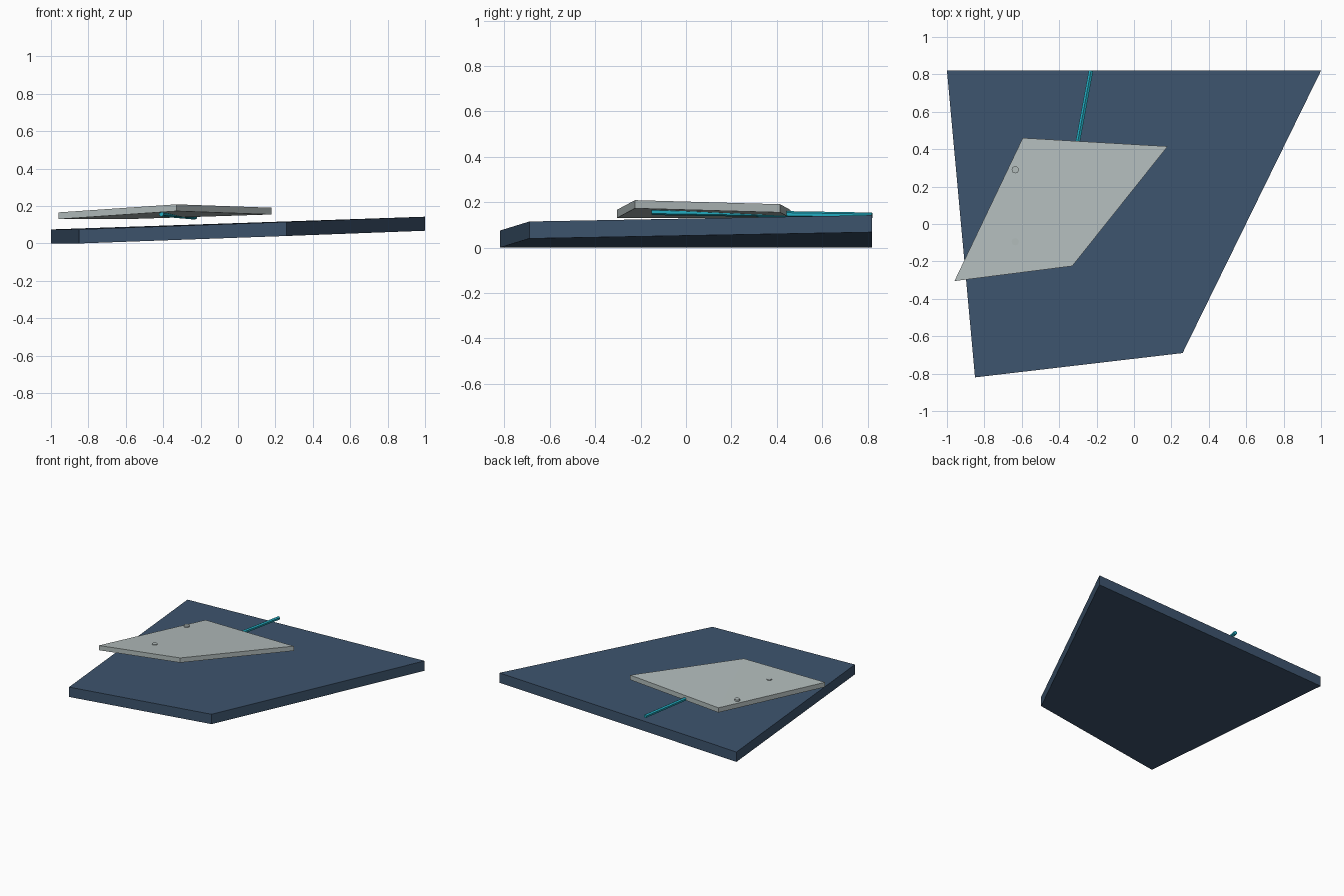
import bpy
import bmesh
from mathutils import Vector

if "Cube" in bpy.data.objects:
    bpy.data.objects.remove(bpy.data.objects["Cube"])


def material(name, rgb):
    m = bpy.data.materials.new(name)
    m.diffuse_color = (*rgb, 1.0)
    m.use_nodes = True
    m.node_tree.nodes["Principled BSDF"].inputs["Base Color"].default_value = m.diffuse_color
    return m


NAVY = material("slate blue", (0.047, 0.089, 0.155))
GREY = material("pale grey", (0.445, 0.503, 0.500))
TEAL = material("teal", (0.016, 0.400, 0.515))


def finish(bm, name, mat):
    bmesh.ops.recalc_face_normals(bm, faces=bm.faces)
    mesh = bpy.data.meshes.new(name)
    bm.to_mesh(mesh)
    bm.free()
    mesh.materials.append(mat)
    obj = bpy.data.objects.new(name, mesh)
    bpy.context.collection.objects.link(obj)
    return obj


def slab(name, corners, thickness, mat):
    """Four-cornered sheet of even height, folded from corner 0 to corner 2."""
    bm = bmesh.new()
    low = [bm.verts.new(c) for c in corners]
    high = [bm.verts.new((x, y, z + thickness)) for x, y, z in corners]
    for ring in (low, high):
        bm.faces.new((ring[0], ring[1], ring[2]))
        bm.faces.new((ring[0], ring[2], ring[3]))
    for i in range(4):
        j = (i + 1) % 4
        bm.faces.new((low[i], low[j], high[j], high[i]))
    return finish(bm, name, mat)


def rod(name, start, end, radius, sides, mat):
    """Straight prism between two points."""
    a, b = Vector(start), Vector(end)
    bm = bmesh.new()
    bmesh.ops.create_cone(bm, cap_ends=True, segments=sides,
                          radius1=radius, radius2=radius, depth=(b - a).length)
    turn = (b - a).to_track_quat('Z', 'Y').to_matrix().to_4x4()
    turn.translation = (a + b) / 2
    bm.transform(turn)
    return finish(bm, name, mat)


# Tilted base
slab("base_slab", [(-1, 0.82, 0), (-0.85, -0.82, 0),
                   (0.26, -0.69, 0.04), (1, 0.82, 0.068)], 0.075, NAVY)

# Raised folded plate
slab("top_plate", [(-0.595, 0.46, 0.13), (-0.96, -0.305, 0.13),
                   (-0.33, -0.225, 0.173), (0.18, 0.415, 0.155)], 0.036, GREY)

# Thin rod running under the plate to the back edge
rod("thin_rod", (-0.41, -0.15, 0.157), (-0.23, 0.82, 0.141), 0.0135, 6, TEAL)

# Two small studs through the plate
for label, y, top in (("front", -0.095, 0.187), ("back", 0.29, 0.181)):
    stud = rod(label + "_stud", (-0.635, y, 0.15), (-0.635, y, top), 0.019, 16, GREY)
    bpy.context.view_layer.objects.active = stud
    stud.select_set(True)
    bpy.ops.object.shade_smooth_by_angle()
    stud.select_set(False)
